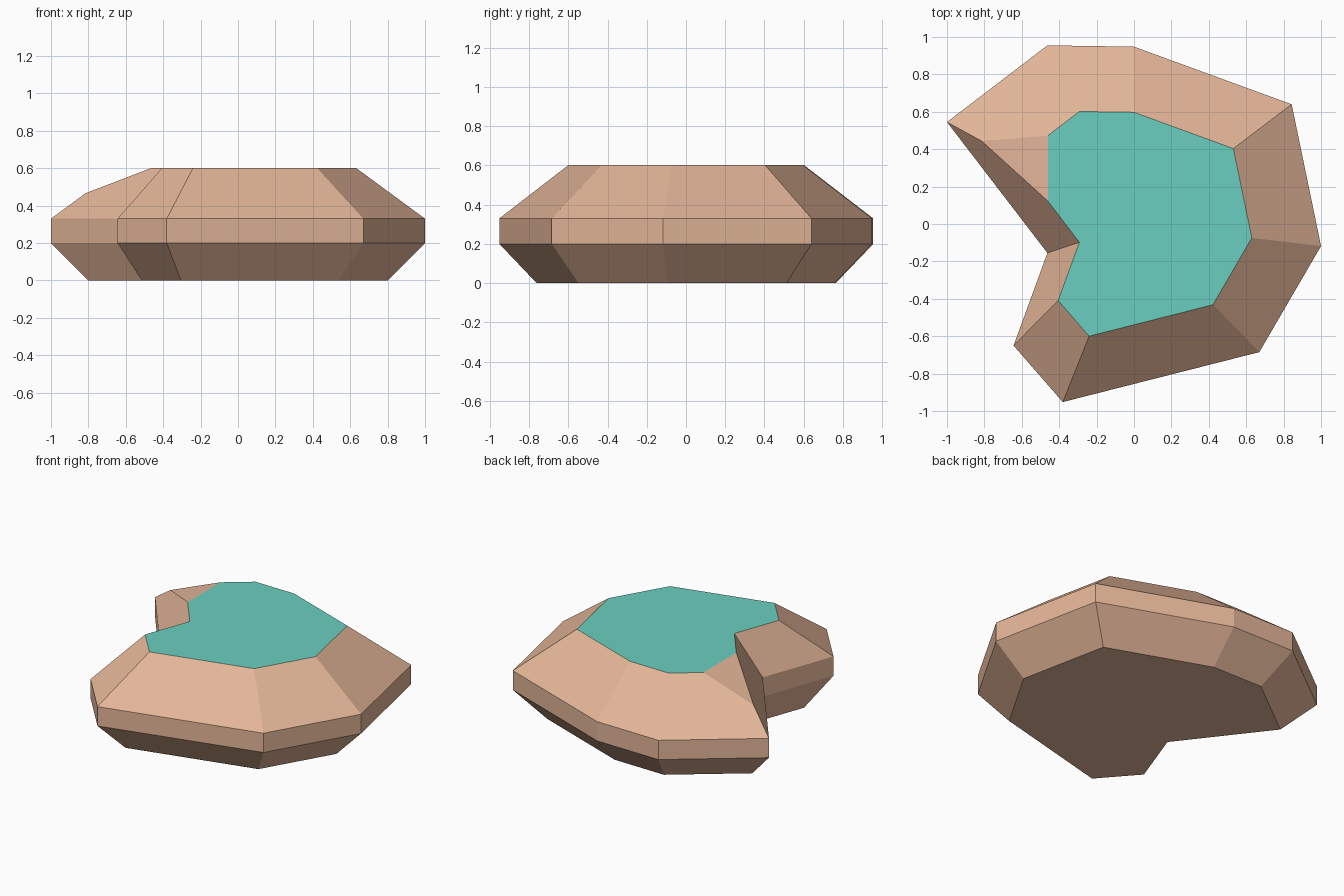
import bpy, bmesh
from mathutils import Vector

if "Cube" in bpy.data.objects:
    bpy.data.objects.remove(bpy.data.objects["Cube"])

# Concave plan outline, counter-clockwise seen from above
outline = [(-1, 0.545), (-0.463, -0.155), (-0.644, -0.65), (-0.381, -0.952),
           (0.67, -0.685), (1, -0.118), (0.843, 0.64), (0, 0.948), (-0.463, 0.955)]
# (height, scale) of each horizontal ring
levels = [(0, 0.8), (0.2, 1), (0.33, 1), (0.602, 0.63)]


def material(name, colour):
    mat = bpy.data.materials.new(name)
    mat.diffuse_color = (*colour, 1)
    mat.use_nodes = True
    mat.node_tree.nodes["Principled BSDF"].inputs["Base Color"].default_value = mat.diffuse_color
    return mat


bm = bmesh.new()
rings = [[bm.verts.new((x * s, y * s, z)) for x, y in outline] for z, s in levels]

# Sloping and upright sides
n = len(outline)
for low, high in zip(rings, rings[1:]):
    for i in range(n):
        j = (i + 1) % n
        bm.faces.new((low[i], low[j], high[j], high[i]))

# Flat underside and grass top
bm.faces.new(rings[0][::-1])
bm.faces.new(rings[-1]).material_index = 1

# Chip off the pointed upper corner halfway along each of its three edges
corner = rings[-1][0].co.copy()
a, b, c = [(corner + v.co) / 2 for v in (rings[-1][1], rings[-1][-1], rings[-2][0])]
normal = (b - a).cross(c - a).normalized()
if normal.dot(corner - a) < 0:
    normal = -normal
cut = bmesh.ops.bisect_plane(bm, geom=bm.verts[:] + bm.edges[:] + bm.faces[:],
                             plane_co=a, plane_no=normal, clear_outer=True)
edges = [e for e in cut["geom_cut"] if isinstance(e, bmesh.types.BMEdge)]
for f in bmesh.ops.edgeloop_fill(bm, edges=edges)["faces"]:
    f.material_index = 0
bmesh.ops.recalc_face_normals(bm, faces=bm.faces[:])

mesh = bpy.data.meshes.new("grassy_rock")
bm.to_mesh(mesh)
bm.free()
mesh.materials.append(material("stone", (0.775, 0.468, 0.314)))
mesh.materials.append(material("grass", (0.147, 0.624, 0.527)))
rock = bpy.data.objects.new("grassy_rock", mesh)
bpy.context.collection.objects.link(rock)
